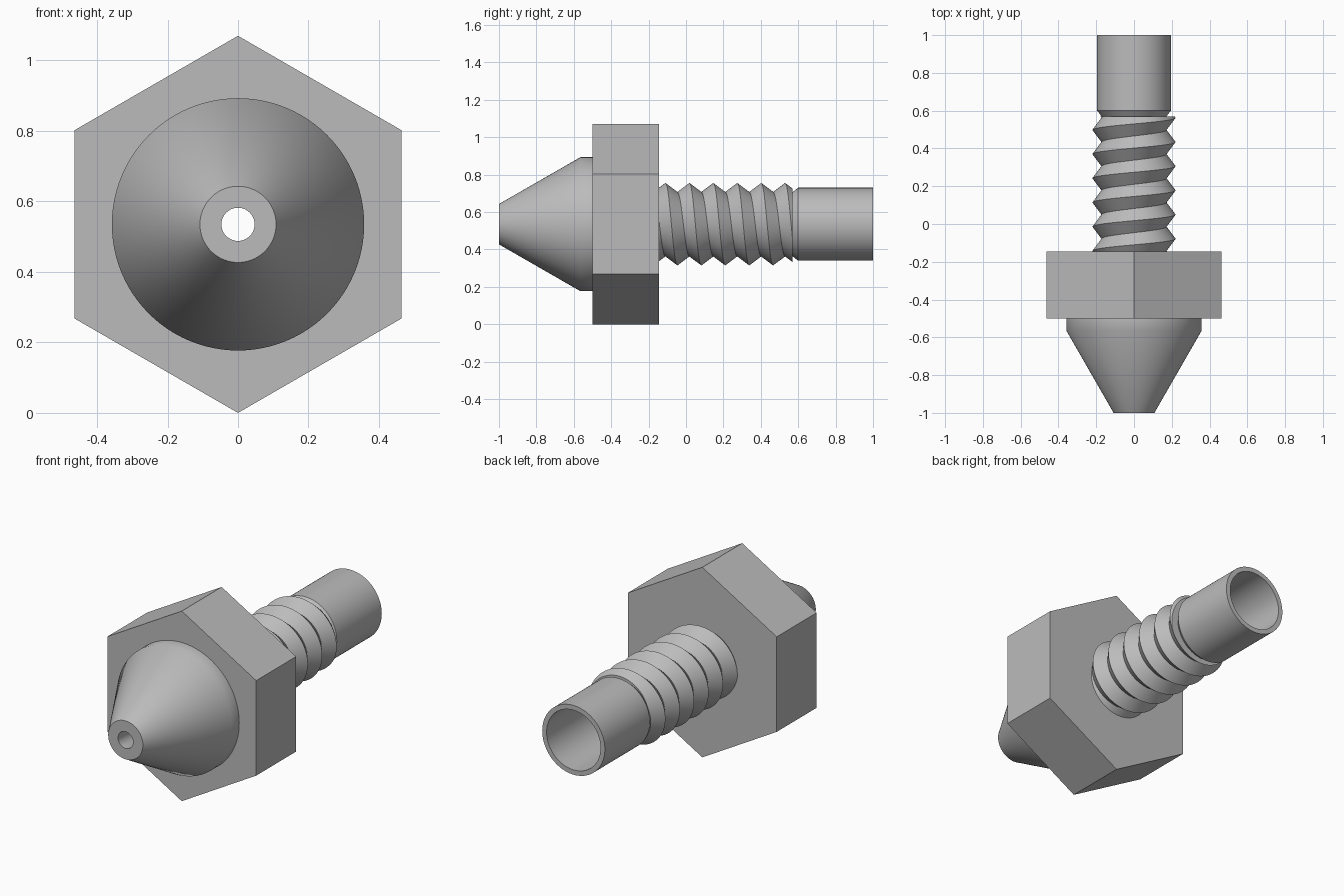
import bpy
import bmesh
from math import sin, cos, pi

cube = bpy.data.objects.get("Cube")
if cube:
    bpy.data.objects.remove(cube, do_unlink=True)

AXIS_Z = 0.535      # height of the nozzle axis
SEG = 96            # steps around the axis
BORE = 0.168        # wide bore radius
HEX_R = 0.535       # hexagon corner radius
THREAD = (-0.145, 0.57)
ROOT, CREST, PITCH = 0.172, 0.22, 0.128
CREST_Y = -0.11     # a crest position on the top side

steel = bpy.data.materials.new("grey steel")
steel.use_nodes = True
GREY = (0.5, 0.5, 0.5, 1)
steel.diffuse_color = GREY
steel.node_tree.nodes["Principled BSDF"].inputs["Base Color"].default_value = GREY


def sweep(name, section):
    """Join the closed (radius, y) section of every angle into a ring solid."""
    bm = bmesh.new()
    columns = []
    for j in range(SEG + 1):
        a = 2 * pi * j / SEG      # starts at the top, turns towards +x
        columns.append([bm.verts.new((r * sin(a), y, AXIS_Z + r * cos(a)))
                        for r, y in section(a)])
    for c, d in zip(columns, columns[1:]):
        for i in range(len(c)):
            k = (i + 1) % len(c)
            bm.faces.new((c[i], c[k], d[k], d[i]))
    bmesh.ops.remove_doubles(bm, verts=bm.verts, dist=0.0001)
    bmesh.ops.recalc_face_normals(bm, faces=bm.faces)
    mesh = bpy.data.meshes.new(name)
    bm.to_mesh(mesh)
    bm.free()
    mesh.materials.append(steel)
    obj = bpy.data.objects.new(name, mesh)
    bpy.context.collection.objects.link(obj)
    bpy.ops.object.select_all(action="DESELECT")
    obj.select_set(True)
    bpy.context.view_layer.objects.active = obj
    bpy.ops.object.shade_smooth_by_angle(angle=0.6)
    return obj


def hexagon(a):
    """Hexagonal block with a corner on top and a round bore."""
    r = HEX_R * cos(pi / 6) / cos(a % (pi / 3) - pi / 6)
    return [(BORE, -0.5), (r, -0.5), (r, THREAD[0]), (BORE, THREAD[0])]


def thread(a):
    """V-shaped screw thread, clipped flat at both ends."""
    start, end = THREAD
    shift = CREST_Y + PITCH * a / (2 * pi)
    points = [(BORE, start)]
    for k in range(-6, 16):
        y = min(max(shift + k * PITCH / 2, start), end)
        phase = ((y - shift) / PITCH) % 1
        points.append((ROOT + (CREST - ROOT) * abs(1 - 2 * phase), y))
    return points + [(BORE, end)]


# Conical tip with the narrow outlet
tip = [(0.047, -1), (0.108, -1), (0.358, -0.565), (0.358, -0.5),
       (BORE, -0.5), (BORE, -0.62), (0.047, -0.85)]
sweep("conical_tip", lambda a: tip)

sweep("hex_block", hexagon)
sweep("screw_thread", thread)

# Plain tube behind the thread, with a chamfered shoulder
tube = [(BORE, THREAD[1]), (ROOT, THREAD[1]), (0.195, 0.6), (0.195, 1), (BORE, 1)]
sweep("rear_tube", lambda a: tube)
